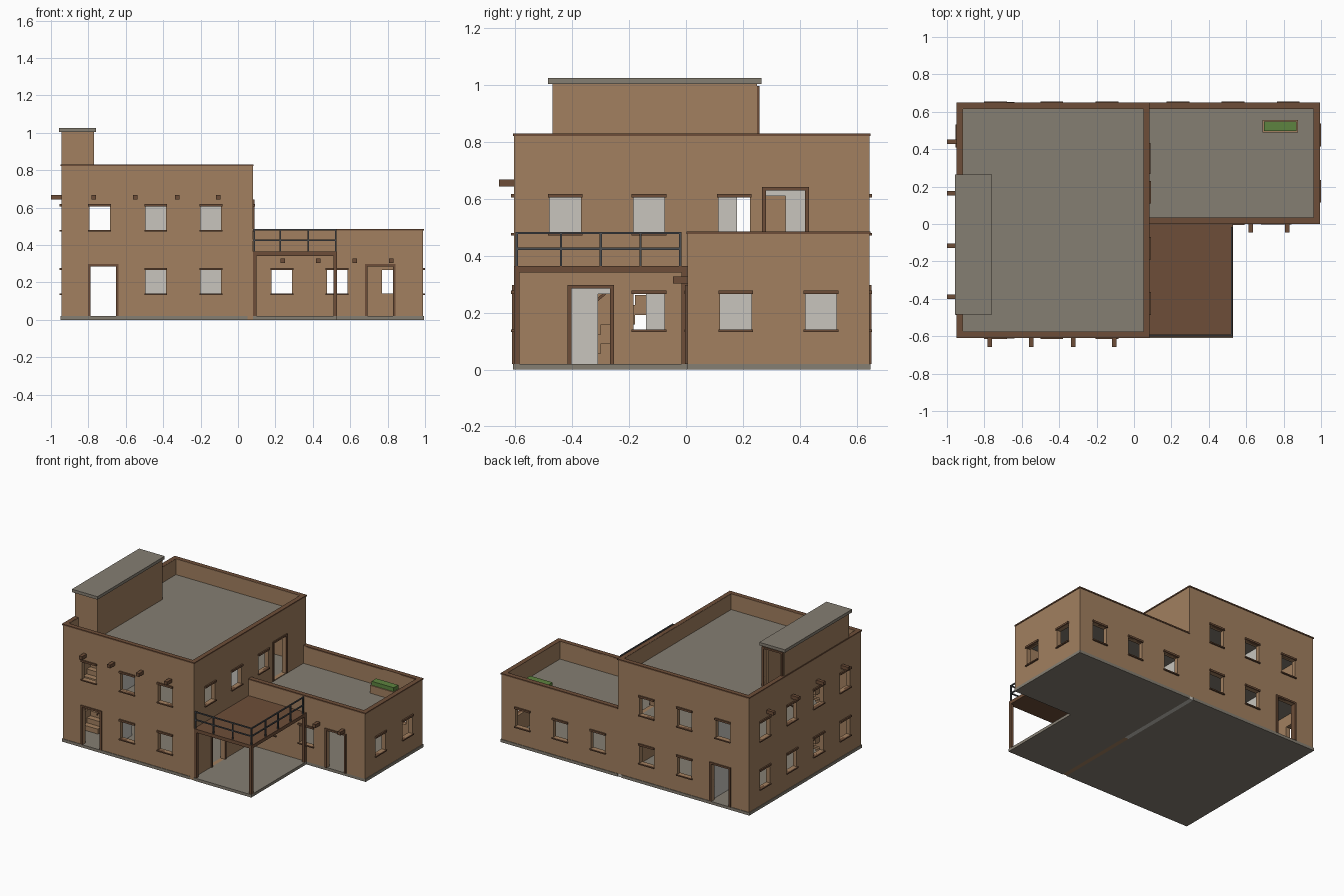
import bpy, bmesh
from mathutils import Vector

cube = bpy.data.objects.get("Cube")
if cube:
    bpy.data.objects.remove(cube, do_unlink=True)


def material(name, r, g, b):
    m = bpy.data.materials.new(name)
    m.use_nodes = True
    m.diffuse_color = (r, g, b, 1)
    m.node_tree.nodes["Principled BSDF"].inputs["Base Color"].default_value = (r, g, b, 1)
    return m


ADOBE = material("adobe", 0.36, 0.215, 0.115)
TIMBER = material("timber", 0.155, 0.076, 0.04)
CONCRETE = material("concrete", 0.235, 0.209, 0.168)
PLASTER = material("plaster", 0.58, 0.56, 0.515)
METAL = material("dark metal", 0.07, 0.075, 0.08)
GREEN = material("foliage", 0.11, 0.23, 0.05)

T = 0.03                     # wall thickness
FRONT, BACK, LEFT, MID, RIGHT, WING = -0.605, 0.645, -0.945, 0.08, 0.99, 0.005
GROUND, FLOOR, ROOF, TOP, LOW = 0.02, 0.365, 0.72, 0.83, 0.485


def finish(name, bm, mat):
    bmesh.ops.recalc_face_normals(bm, faces=bm.faces)
    mesh = bpy.data.meshes.new(name)
    bm.to_mesh(mesh)
    bm.free()
    mesh.materials.append(mat)
    ob = bpy.data.objects.new(name, mesh)
    bpy.context.collection.objects.link(ob)
    return ob


def boxes(name, mat, *pairs):
    """One object made of boxes, each given as (low corner, high corner)."""
    bm = bmesh.new()
    for a, b in pairs:
        a, b = Vector(a), Vector(b)
        for v in bmesh.ops.create_cube(bm, size=1)["verts"]:
            v.co = Vector(((a[i] + b[i]) / 2 + v.co[i] * (b[i] - a[i]) for i in range(3)))
    return finish(name, bm, mat)


def span(p, q):
    return [min(s) for s in zip(p, q)], [max(s) for s in zip(p, q)]


# Openings: (kind, centre, bottom)
SIZE = {"window": (0.055, 0.125), "door": (0.068, 0.265), "gap": (0.085, 0.245)}


def wall(name, axis, face, side, u0, u1, z0, z1, openings=(), mat=ADOBE):
    """Wall along an axis, its outer face turned to the given side, with trimmed openings."""
    def at(u, d, z):
        return (u, face + side * d, z) if axis == "x" else (face + side * d, u, z)

    holes, trim = [], []
    for kind, c, b in openings:
        w, h = SIZE[kind]
        holes.append((c - w, c + w, b, b + h))
        t = b + h
        if kind == "window":
            trim.append(span(at(c - w - 0.006, -T / 2, t), at(c + w + 0.006, 0.01, t + 0.013)))
            trim.append(span(at(c - w - 0.006, -T / 2, b - 0.008), at(c + w + 0.006, 0.01, b)))
        elif kind == "door":
            for s in (-1, 1):
                trim.append(span(at(c + s * w, -T, b), at(c + s * (w + 0.014), 0.008, t)))
            trim.append(span(at(c - w - 0.014, -T, t), at(c + w + 0.014, 0.008, t + 0.012)))
    us = sorted({u0, u1, *(h[0] for h in holes), *(h[1] for h in holes)})
    zs = sorted({z0, z1, *(h[2] for h in holes), *(h[3] for h in holes)})
    bm = bmesh.new()
    verts = {}

    def vert(u, z):
        if (u, z) not in verts:
            verts[u, z] = bm.verts.new(at(u, 0, z))
        return verts[u, z]

    for a, b in zip(us, us[1:]):
        for c, d in zip(zs, zs[1:]):
            m, n = (a + b) / 2, (c + d) / 2
            if not any(h[0] < m < h[1] and h[2] < n < h[3] for h in holes):
                bm.faces.new([vert(a, c), vert(b, c), vert(b, d), vert(a, d)])
    grown = bmesh.ops.extrude_face_region(bm, geom=bm.faces[:])["geom"]
    shift = Vector(at(0, -T, 0)) - Vector(at(0, 0, 0))
    bmesh.ops.translate(bm, vec=shift, verts=[g for g in grown if isinstance(g, bmesh.types.BMVert)])
    finish(name, bm, mat)
    if trim:
        boxes(name + "_trim", TIMBER, *trim)


def coping(name, x0, x1, y0, y1, z):
    o, w, a, b = 0.004, 0.028, z - 0.008, z + 0.001
    boxes(name, TIMBER,
          ((x0 - o, y0 - o, a), (x1 + o, y0 + w, b)), ((x0 - o, y1 - w, a), (x1 + o, y1 + o, b)),
          ((x0 - o, y0 + w, a), (x0 + w, y1 - w, b)), ((x1 - w, y0 + w, a), (x1 + o, y1 - w, b)))


def windows(z, *centres):
    return [("window", c, z) for c in centres]


DOWN, UP = 0.14, 0.48
COLS, SIDES = (-0.74, -0.44, -0.145), (-0.425, -0.13, 0.17, 0.47)

# Ground slabs and the feet of the wall between the two blocks
boxes("ground_slab", CONCRETE,
      ((LEFT - 0.004, FRONT - 0.004, 0), (MID - T, BACK + 0.004, GROUND)),
      ((MID, WING, 0), (RIGHT + 0.004, BACK + 0.004, GROUND)),
      ((MID, FRONT - 0.004, 0), (0.53, WING, GROUND)))
boxes("dividing_wall_foot", PLASTER, ((MID - T, WING, 0), (MID, BACK, GROUND)))
boxes("tower_wall_foot", ADOBE, ((MID - T, FRONT, 0), (MID, WING, GROUND)))
boxes("dividing_wall_lining", PLASTER, ((MID, WING + T, GROUND), (MID + 0.005, BACK - T, 0.34)))

# Tall block
wall("tower_front_wall", "x", FRONT, -1, LEFT, MID, GROUND, TOP,
     [("door", -0.72, GROUND)] + windows(DOWN, *COLS[1:]) + windows(UP, *COLS))
wall("tower_back_wall", "x", BACK, 1, LEFT, MID, GROUND, TOP,
     [("door", -0.72, GROUND)] + windows(DOWN, *COLS[1:]) + windows(UP, *COLS))
wall("tower_outer_side_wall", "y", LEFT, -1, FRONT + T, BACK - T, GROUND, TOP,
     windows(DOWN, *SIDES) + windows(UP, *SIDES))
wall("tower_inner_side_wall", "y", MID, 1, FRONT + T, BACK - T, GROUND, TOP,
     [("door", -0.335, GROUND), ("door", 0.35, FLOOR)]
     + windows(DOWN, -0.13) + windows(UP, *SIDES[:3]))
coping("tower_coping", LEFT, MID, FRONT, BACK, TOP)
x0, x1, y0, y1 = LEFT + T, MID - T, FRONT + T, BACK - T
boxes("tower_roof", CONCRETE, ((x0, y0, ROOF - 0.02), (x1, y1, ROOF)))
boxes("upper_floor", CONCRETE,
      ((-0.79, y0, FLOOR - 0.02), (x1, y1, FLOOR)),
      ((x0, -0.02, FLOOR - 0.02), (-0.79, y1, FLOOR)))

# Low wing
wall("wing_front_wall", "x", WING, -1, MID, RIGHT, GROUND, LOW,
     [("door", 0.76, GROUND)] + windows(DOWN, 0.235, 0.53))
wall("wing_back_wall", "x", BACK, 1, MID, RIGHT, GROUND, LOW, windows(DOWN, 0.235, 0.53, 0.825))
wall("wing_end_wall", "y", RIGHT, 1, WING + T, BACK - T, GROUND, LOW, windows(DOWN, 0.175, 0.475))
boxes("wing_roof", CONCRETE, ((MID, WING + T, 0.34), (RIGHT - T, BACK - T, 0.36)))
o = 0.004
boxes("wing_coping", TIMBER,
      ((MID, WING - o, LOW - 0.008), (RIGHT + o, WING + T, LOW + 0.001)),
      ((MID, BACK - T, LOW - 0.008), (RIGHT + o, BACK + o, LOW + 0.001)),
      ((RIGHT - T, WING + T, LOW - 0.008), (RIGHT + o, BACK - T, LOW + 0.001)))

# Inner partitions
wall("long_partition", "y", -0.61, 1, y0, y1, GROUND, FLOOR - 0.02, [("gap", -0.225, GROUND)], PLASTER)
wall("upper_long_partition", "y", -0.61, 1, y0, y1, FLOOR, ROOF - 0.02, [("gap", 0.265, FLOOR)], PLASTER)
boxes("cross_partition", PLASTER,
      ((-0.61, 0.01, GROUND), (x1, 0.04, FLOOR - 0.02)), ((-0.61, 0.01, FLOOR), (x1, 0.04, ROOF - 0.02)))

# Stairs, both flights climbing toward the back
STEPS, RUN = 10, 0.04
for label, low in (("lower", GROUND), ("upper", FLOOR)):
    rise = 0.345 / STEPS
    boxes(label + "_stairs", ADOBE, *[
        ((x0, -0.42 + i * RUN, low + max(0, i - 1) * rise),
         (-0.8, -0.42 + (i + 1) * RUN, low + (i + 1) * rise)) for i in range(STEPS)])
    rail = boxes(label + "_handrail", TIMBER, ((-0.81, -0.42, low + 0.13), (-0.802, -0.02, low + 0.142)))
    for v in rail.data.vertices:
        if v.co.y > -0.2:
            v.co.z += 0.33

# Stair house on the roof
HX, HY0, HY1, HT = -0.77, -0.47, 0.25, 1.005
wall("stair_house_front", "x", HY0, -1, LEFT, HX, TOP, HT)
boxes("stair_house_front_base", ADOBE, ((x0, HY0, ROOF), (HX, HY0 + T, TOP)))
wall("stair_house_back", "x", HY1, 1, x0, HX, ROOF, HT, [("door", -0.853, ROOF)])
wall("stair_house_inner_side", "y", HX, 1, HY0 + T, HY1 - T, ROOF, HT)
wall("stair_house_outer_side", "y", LEFT, -1, HY0 + T, HY1, TOP, HT)
boxes("stair_house_cap", CONCRETE, ((-0.958, -0.485, HT), (-0.758, 0.265, 1.026)))

# Projecting roof beams
B = 0.012
boxes("front_beam_ends", TIMBER, *[
    ((x - B, FRONT - 0.052, 0.644), (x + B, FRONT, 0.668)) for x in (-0.77, -0.55, -0.325, -0.105)])
boxes("side_beam_ends", TIMBER, *[
    ((-1.0, y - B, 0.644), (LEFT, y + B, 0.668)) for y in (0.44, 0.165, -0.115, -0.39)])
boxes("wing_beam_ends", TIMBER, *[
    ((x - B, -0.045, 0.303), (x + B, WING, 0.327)) for x in (0.24, 0.43, 0.625, 0.82)])

# Raised deck on posts
boxes("deck", TIMBER, ((MID, FRONT, 0.341), (0.53, WING, FLOOR)))
P = 0.02
boxes("deck_posts", TIMBER, *[
    ((x, y, GROUND), (x + P, y + P, 0.341)) for x in (MID, 0.53 - P) for y in (FRONT, WING - P)])

# Deck railing
R = 0.004
DX, DY = 0.522, -0.595
bars = [((x - R, DY - R, FLOOR), (x + R, DY + R, 0.482)) for x in (0.086, 0.225, 0.375, DX)]
bars += [((DX - R, y - R, FLOOR), (DX + R, y + R, 0.482)) for y in (-0.44, -0.30, -0.16, -0.02)]
for z in (0.425, 0.48):
    bars.append(((MID, DY - R, z - R), (DX + R, DY + R, z + R)))
    bars.append(((DX - R, DY + R, z - R), (DX + R, -0.016, z + R)))
boxes("deck_railing", METAL, *bars)

# Planter on the wing roof
boxes("planter_box", ADOBE, ((0.686, 0.49, 0.36), (0.876, 0.555, 0.415)))
boxes("planter_plants", GREEN, ((0.695, 0.497, 0.415), (0.868, 0.548, 0.443)))
